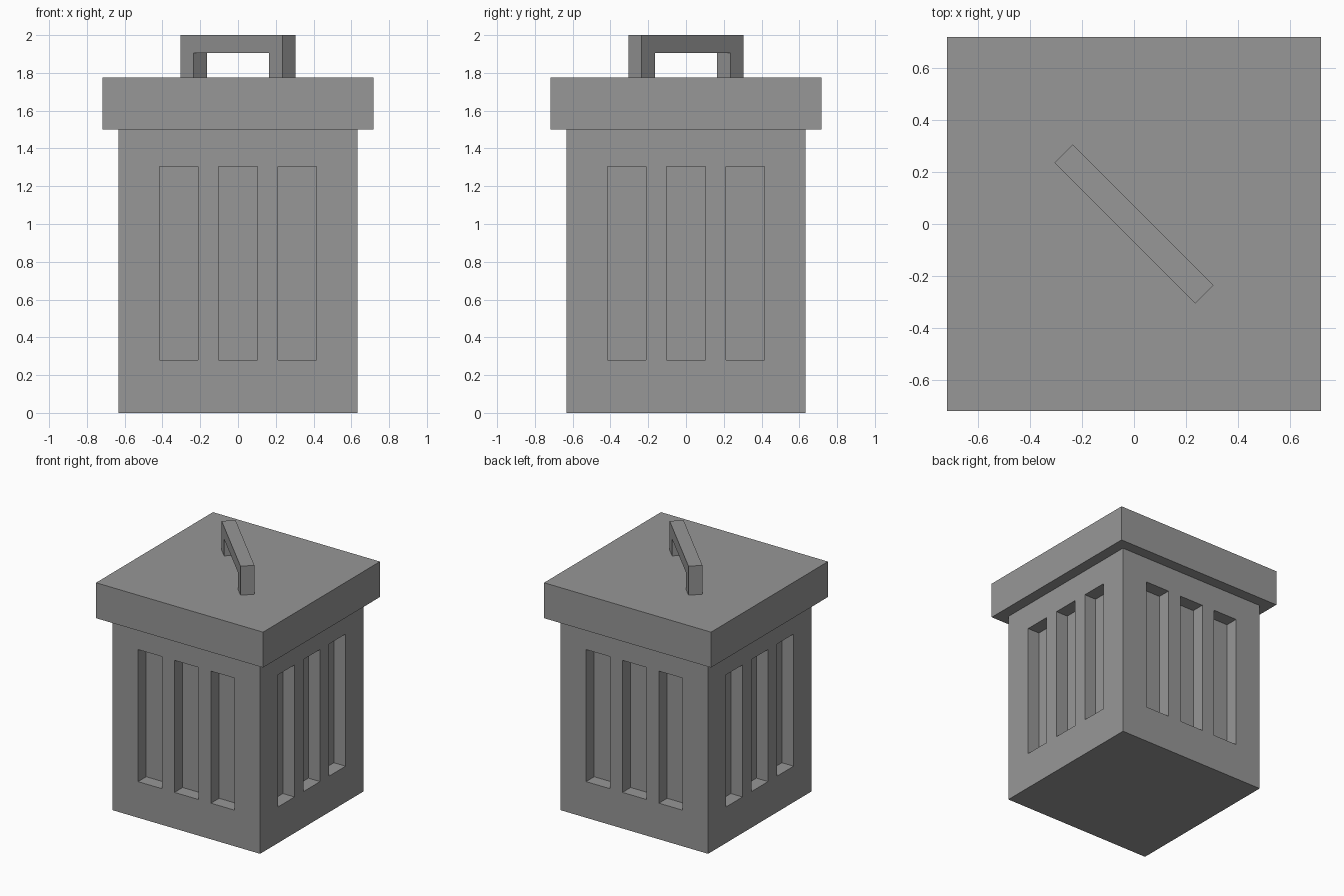
import bpy, bmesh
from math import pi
from mathutils import Matrix, Vector

default = bpy.data.objects.get("Cube")
if default:
    bpy.data.objects.remove(default, do_unlink=True)

BODY_HALF, BODY_TOP = 0.633, 1.5
LID_HALF, LID_TOP = 0.717, 1.775
SLOT_CENTRES, SLOT_HALF = (-0.313, 0, 0.313), 0.102
SLOT_LOW, SLOT_HIGH, SLOT_DEPTH = 0.28, 1.305, 0.1

grey = bpy.data.materials.new("bin_grey")
grey.use_nodes = True
colour = (0.31, 0.31, 0.31, 1)
grey.diffuse_color = colour
grey.node_tree.nodes["Principled BSDF"].inputs["Base Color"].default_value = colour


def finish(name, bm):
    bmesh.ops.recalc_face_normals(bm, faces=bm.faces[:])
    mesh = bpy.data.meshes.new(name)
    bm.to_mesh(mesh)
    bm.free()
    mesh.materials.append(grey)
    obj = bpy.data.objects.new(name, mesh)
    bpy.context.collection.objects.link(obj)
    return obj


def box(half, low, high):
    bm = bmesh.new()
    size = Matrix.Diagonal((2 * half, 2 * half, high - low, 1))
    place = Matrix.Translation((0, 0, (low + high) / 2))
    bmesh.ops.create_cube(bm, size=1, matrix=place @ size)
    return bm


def cut(bm, point, normal):
    bmesh.ops.bisect_plane(bm, geom=bm.verts[:] + bm.edges[:] + bm.faces[:],
                           plane_co=point, plane_no=normal)


# Square body with three recessed slots on each side
bm = box(BODY_HALF, 0, BODY_TOP)
for z in (SLOT_LOW, SLOT_HIGH):
    cut(bm, (0, 0, z), (0, 0, 1))
for centre in SLOT_CENTRES:
    for edge in (centre - SLOT_HALF, centre + SLOT_HALF):
        cut(bm, (edge, 0, 0), (1, 0, 0))
        cut(bm, (0, edge, 0), (0, 1, 0))
bm.normal_update()


def is_slot(face):
    mid = face.calc_center_median()
    along = mid.y if abs(face.normal.x) > 0.5 else mid.x
    return (abs(face.normal.z) < 0.5 and SLOT_LOW < mid.z < SLOT_HIGH
            and any(abs(along - c) < 0.01 for c in SLOT_CENTRES))


slots = [(f, f.normal.copy()) for f in bm.faces if is_slot(f)]
for face, normal in slots:
    floor = bmesh.ops.extrude_discrete_faces(bm, faces=[face])["faces"][0]
    bmesh.ops.translate(bm, verts=floor.verts[:], vec=-normal * SLOT_DEPTH)
finish("bin_body", bm)

# Overhanging lid
finish("lid", box(LID_HALF, BODY_TOP, LID_TOP))

# Diagonal arch handle
outer, inner, thick = 0.382, 0.283, 0.099
profile = [(-outer, LID_TOP), (-outer, 2), (outer, 2), (outer, LID_TOP),
           (inner, LID_TOP), (inner, 1.905), (-inner, 1.905), (-inner, LID_TOP)]
bm = bmesh.new()
face = bm.faces.new([bm.verts.new((x, -thick / 2, z)) for x, z in profile])
extruded = bmesh.ops.extrude_face_region(bm, geom=[face])["geom"]
bmesh.ops.translate(bm, vec=Vector((0, thick, 0)),
                    verts=[v for v in extruded if isinstance(v, bmesh.types.BMVert)])
handle = finish("lid_handle", bm)
handle.rotation_euler.z = -pi / 4
